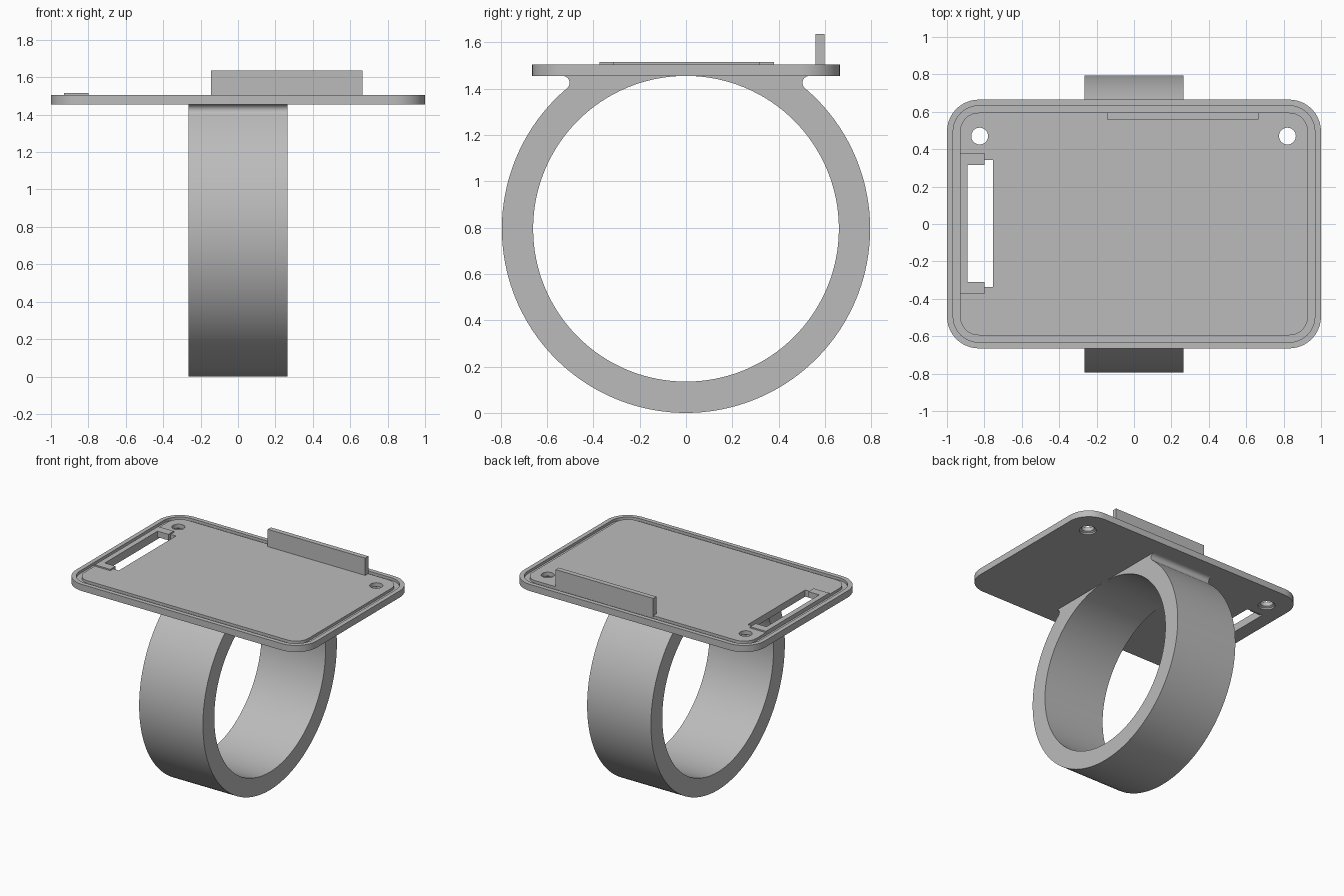
import bpy, bmesh
from math import sin, cos, pi, radians, sqrt, atan2

cube = bpy.data.objects.get("Cube")
if cube:
    bpy.data.objects.remove(cube)

grey = bpy.data.materials.new("light grey")
grey.use_nodes = True
tone = (0.5, 0.5, 0.5, 1)
grey.diffuse_color = tone
grey.node_tree.nodes["Principled BSDF"].inputs["Base Color"].default_value = tone

BOTTOM, TOP = 1.455, 1.505


def finish(name, bm, smooth=False):
    bmesh.ops.recalc_face_normals(bm, faces=bm.faces)
    mesh = bpy.data.meshes.new(name)
    bm.to_mesh(mesh)
    bm.free()
    mesh.materials.append(grey)
    obj = bpy.data.objects.new(name, mesh)
    bpy.context.collection.objects.link(obj)
    if smooth:
        shade(obj)
    return obj


def shade(obj):
    bpy.ops.object.select_all(action='DESELECT')
    obj.select_set(True)
    bpy.context.view_layer.objects.active = obj
    bpy.ops.object.shade_smooth_by_angle(angle=radians(30))


def loft(name, loops, smooth=False):
    """Skin a stack of equal-length loops and cap both ends."""
    bm = bmesh.new()
    rings = [[bm.verts.new(p) for p in loop] for loop in loops]
    for a, b in zip(rings, rings[1:]):
        for i in range(len(a)):
            j = (i + 1) % len(a)
            bm.faces.new((a[i], a[j], b[j], b[i]))
    bm.faces.new(rings[0][::-1])
    bm.faces.new(rings[-1])
    return finish(name, bm, smooth)


def prism(name, outline, z0, z1):
    return loft(name, [[(x, y, z) for x, y in outline] for z in (z0, z1)])


def box(name, x0, x1, y0, y1, z0, z1):
    return prism(name, [(x0, y0), (x1, y0), (x1, y1), (x0, y1)], z0, z1)


def rounded_loop(inset, z, steps=10):
    r = 0.17 - inset
    loop = []
    for q, (sx, sy) in enumerate([(1, 1), (-1, 1), (-1, -1), (1, -1)]):
        for k in range(steps + 1):
            a = (q + k / steps) * pi / 2
            loop.append((sx * 0.83 + r * cos(a), sy * 0.495 + r * sin(a), z))
    return loop


def circle(x, y, r, z, n=32):
    return [(x + r * cos(2 * pi * k / n), y + r * sin(2 * pi * k / n), z) for k in range(n)]


def cut(target, cutter):
    mod = target.modifiers.new("cut", 'BOOLEAN')
    mod.operation = 'DIFFERENCE'
    mod.solver = 'EXACT'
    mod.object = cutter
    bpy.context.view_layer.objects.active = target
    bpy.ops.object.modifier_apply(modifier=mod.name)
    bpy.data.objects.remove(cutter)


# Plate with a groove running round its upper face
floor = TOP - 0.02
steps = [(0, BOTTOM), (0, TOP), (0.033, TOP), (0.033, floor), (0.07, floor), (0.07, TOP)]
plate = loft("plate", [rounded_loop(i, z) for i, z in steps])

# Countersunk screw holes and the connector slot
for x in (-0.825, 0.82):
    sizes = [(0.06, BOTTOM - 0.01), (0.06, BOTTOM + 0.012), (0.045, BOTTOM + 0.02), (0.045, TOP + 0.1)]
    cut(plate, loft("hole_cutter", [circle(x, 0.47, r, z) for r, z in sizes]))
cut(plate, box("slot_cutter", -0.89, -0.755, -0.337, 0.343, 1.3, 1.7))
shade(plate)

# C-shaped bracket around the slot
prism("slot_bracket", [(-0.93, -0.373), (-0.8, -0.373), (-0.8, -0.31), (-0.89, -0.31),
                       (-0.89, 0.316), (-0.8, 0.316), (-0.8, 0.38), (-0.93, 0.38)], 1.47, 1.515)

# Upright tab near the back edge
box("back_tab", -0.145, 0.665, 0.56, 0.597, TOP - 0.01, 1.635)

# Finger ring, blended into the plate by small concave fillets
R, HOLE, FILLET, MID = 0.795, 0.66, 0.03, 0.795
fz = BOTTOM - FILLET
fy = sqrt((R + FILLET) ** 2 - (fz - MID) ** 2)
meet = atan2(fz - MID, fy)
fillet = []
for k in range(11):
    a = pi / 2 + (meet + pi / 2) * k / 10
    fillet.append((fy + FILLET * cos(a), fz + FILLET * sin(a)))
outer = []
for k in range(1, 120):
    a = meet - (pi + 2 * meet) * k / 120
    outer.append((R * cos(a), MID + R * sin(a)))
inner = []
gap = 0.002
for k in range(129):
    a = pi / 2 + gap + (2 * pi - 2 * gap) * k / 128
    inner.append((HOLE * cos(a), MID + HOLE * sin(a)))
outline = fillet + outer + [(-y, z) for y, z in reversed(fillet)] + inner
loft("ring_band", [[(x, y, z) for y, z in outline] for x in (-0.265, 0.265)], smooth=True)
